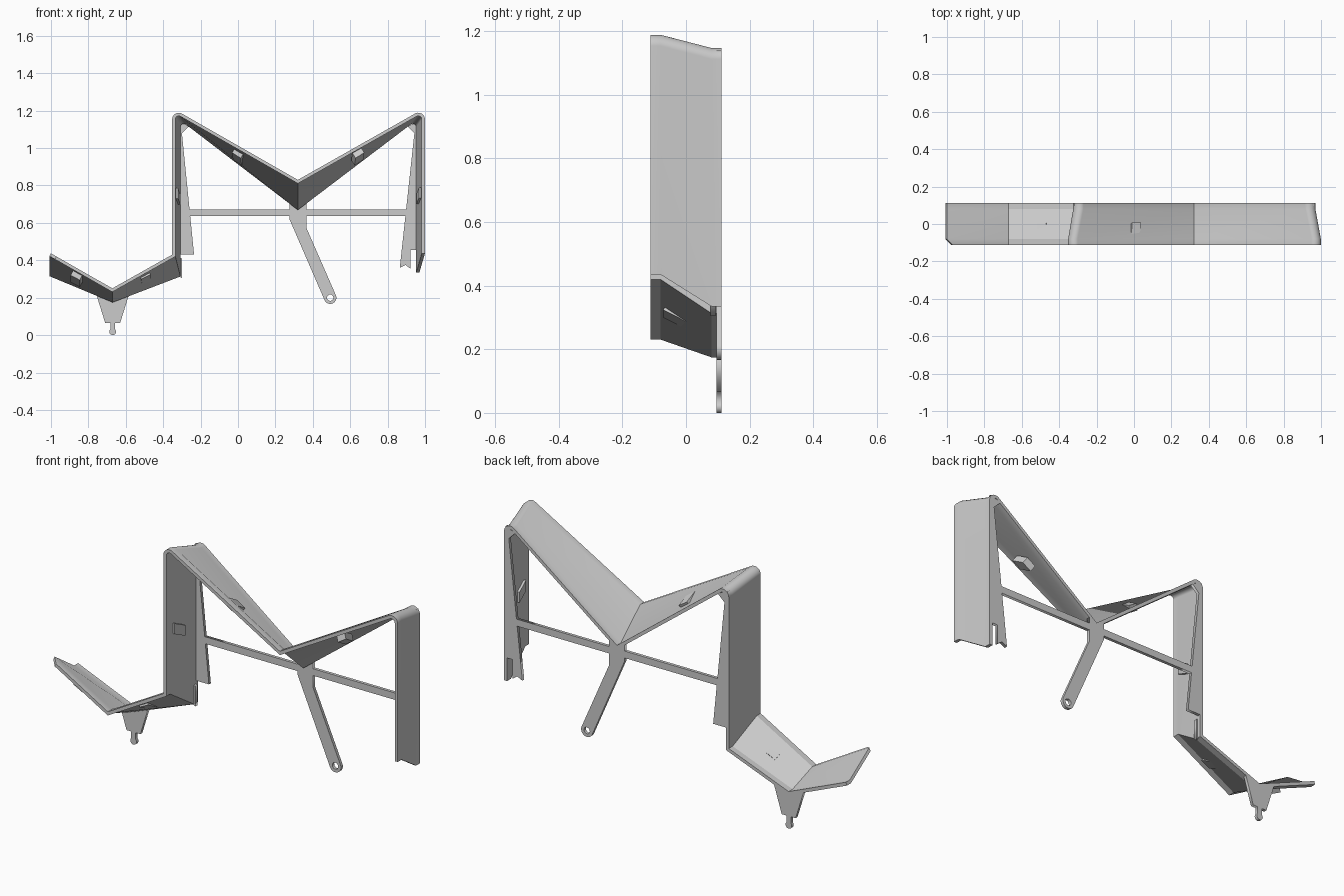
import bpy, bmesh
from math import cos, sin, pi, tan, radians
from mathutils import Vector

cube = bpy.data.objects.get("Cube")
if cube:
    bpy.data.objects.remove(cube)

grey = bpy.data.materials.new("plain grey")
grey.use_nodes = True
COLOUR = (0.6, 0.6, 0.6, 1)
grey.diffuse_color = COLOUR
grey.node_tree.nodes["Principled BSDF"].inputs["Base Color"].default_value = COLOUR

DEPTH = 0.112      # half width of the strip
LIP = 0.08         # flat lips start here
THICK = 0.017

# Upper-side corners of the folded strip at its front and back edges
FRONT = [(-1, .437), (-.672, .25), (-.352, .43), (-.352, 1.214), (.32, .83), (.999, 1.214), (.999, .435)]
BACK = [(-1, .33), (-.67, .193), (-.325, .325), (-.325, 1.183), (.32, .69), (.97, 1.183), (.97, .335)]
ROUND = {3, 5}     # corners that are rounded peaks


def link(name, mesh):
    ob = bpy.data.objects.new(name, mesh)
    bpy.context.collection.objects.link(ob)
    mesh.materials.clear()
    mesh.materials.append(grey)
    return ob


def round_corners(pts, radius=.035, steps=10):
    out = []
    for i, p in enumerate(pts):
        p = Vector(p)
        if i not in ROUND:
            out.append(p)
            continue
        a = (Vector(pts[i - 1]) - p).normalized()
        b = (Vector(pts[i + 1]) - p).normalized()
        half = a.angle(b) / 2
        centre = p + (a + b).normalized() * radius / sin(half)
        start = p + a * radius / tan(half) - centre
        end = p + b * radius / tan(half) - centre
        for k in range(steps + 1):
            out.append(centre + start.lerp(end, k / steps).normalized() * radius)
    return out


def offset(pts, dist):
    # mitred copy of the line on its lower side
    out = []
    for i, p in enumerate(pts):
        dirs = []
        if i:
            dirs.append((p - pts[i - 1]).normalized())
        if i < len(pts) - 1:
            dirs.append((pts[i + 1] - p).normalized())
        norms = [Vector((d.y, -d.x)) for d in dirs]
        m = sum(norms, Vector((0, 0))).normalized()
        out.append(p + m * dist / m.dot(norms[0]))
    return out


# Folded strip: closed cross sections joined through the width
def build_strip():
    bm = bmesh.new()
    rows = []
    for y, pts in ((-DEPTH, FRONT), (-LIP, FRONT), (LIP, BACK), (DEPTH, BACK)):
        top = round_corners(pts)
        low = offset(top, THICK)
        if y == -DEPTH:          # clipped front corner of the free end
            for line in (top, low):
                line[0] = line[0].lerp(line[1], .09)
        rows.append([[bm.verts.new((p.x, y, p.y)) for p in line] for line in (top, low)])
    n = len(rows[0][0])
    for r, s in zip(rows, rows[1:]):
        for side in (0, 1):
            for i in range(n - 1):
                bm.faces.new((r[side][i], r[side][i + 1], s[side][i + 1], s[side][i]))
        for i in (0, n - 1):
            bm.faces.new((r[0][i], r[1][i], s[1][i], s[0][i]))
    for r in (rows[0], rows[-1]):
        for i in range(n - 1):
            bm.faces.new((r[0][i], r[0][i + 1], r[1][i + 1], r[1][i]))
    bmesh.ops.recalc_face_normals(bm, faces=bm.faces)
    mesh = bpy.data.meshes.new("folded_strip")
    bm.to_mesh(mesh)
    bm.free()
    ob = link("folded_strip", mesh)
    bpy.context.view_layer.objects.active = ob
    ob.select_set(True)
    bpy.ops.object.shade_smooth_by_angle(angle=radians(25))
    ob.select_set(False)


# Flat plate standing along the back edge, with optional holes
def plate(name, *loops, y=.104, half=.008):
    curve = bpy.data.curves.new(name, "CURVE")
    curve.dimensions = "2D"
    curve.fill_mode = "BOTH"
    curve.extrude = half
    for loop in loops:
        sp = curve.splines.new("POLY")
        sp.points.add(len(loop) - 1)
        for q, (x, z) in zip(sp.points, loop):
            q.co = (x, z, 0, 1)
        sp.use_cyclic_u = True
    tmp = bpy.data.objects.new(name, curve)
    bpy.context.collection.objects.link(tmp)
    deps = bpy.context.evaluated_depsgraph_get()
    mesh = bpy.data.meshes.new_from_object(tmp.evaluated_get(deps))
    bpy.data.objects.remove(tmp)
    ob = link(name, mesh)
    ob.rotation_euler.x = pi / 2
    ob.location.y = y


def arc(cx, cz, r, a, b, n=14):
    angles = [radians(a + (b - a) * k / n) for k in range(n + 1)]
    return [(cx + r * cos(t), cz + r * sin(t)) for t in angles]


# Small pad on the lower side of one strip panel
def pad(name, i, f, height, v=.35):
    def surf(f, v):
        a = Vector(FRONT[i]).lerp(Vector(FRONT[i + 1]), f)
        b = Vector(BACK[i]).lerp(Vector(BACK[i + 1]), f)
        p = a.lerp(b, v)
        return Vector((p.x, -LIP + 2 * LIP * v, p.y))
    p = surf(f, v)
    u = (surf(f + .01, v) - p).normalized()
    w = (surf(f, v + .01) - p).normalized()
    nrm = u.cross(w).normalized()
    if nrm.dot(Vector((u.z, 0, -u.x))) < 0:
        nrm = -nrm
    bm = bmesh.new()
    bmesh.ops.create_cube(bm, size=1)
    for vert in bm.verts:
        c = vert.co.copy()
        vert.co = p + u * c.x * .055 + w * c.y * .08 + nrm * (THICK / 2 + (c.z + .5) * height)
    bmesh.ops.recalc_face_normals(bm, faces=bm.faces)
    mesh = bpy.data.meshes.new(name)
    bm.to_mesh(mesh)
    bm.free()
    link(name, mesh)


build_strip()

for name, i, f, h in (("end_pad", 0, .45, .035), ("lower_pad", 1, .52, .018),
                      ("inner_wall_pad", 2, .43, .02), ("inner_slope_pad", 3, .54, .035),
                      ("outer_slope_pad", 4, .46, .035), ("outer_wall_pad", 5, .57, .02)):
    pad(name, i, f, h)

# Wall gussets and the short rib at the foot of the inner wall
plate("inner_gusset", [(-.317, 1.14), (-.26, 1.117), (-.3, 1.08), (-.235, .43), (-.317, .43)])
plate("outer_gusset", [(.962, 1.14), (.905, 1.117), (.943, 1.08), (.865, .36), (.895, .375),
                       (.922, .355), (.922, .455), (.962, .455)])
plate("foot_rib", [(-.32, .315), (-.318, .42), (-.3, .41), (-.3, .305)], y=.085)

# Crossbar, swinging arm with eye, and lower bracket with ball tip
plate("crossbar", [(-.265, .636), (-.265, .672), (.91, .672), (.91, .636)])
plate("arm", [(.275, .705), (.32, .675), (.365, .705), (.365, .575)]
      + arc(.493, .2, .033, 22, -158) + [(.275, .62)],
      arc(.493, .2, .017, 0, 345))
plate("lower_bracket", [(-.757, .215), (-.67, .18), (-.585, .21), (-.63, .065), (-.657, .065)]
      + arc(-.67, .018, .018, 45, -225) + [(-.683, .065), (-.71, .065)])
